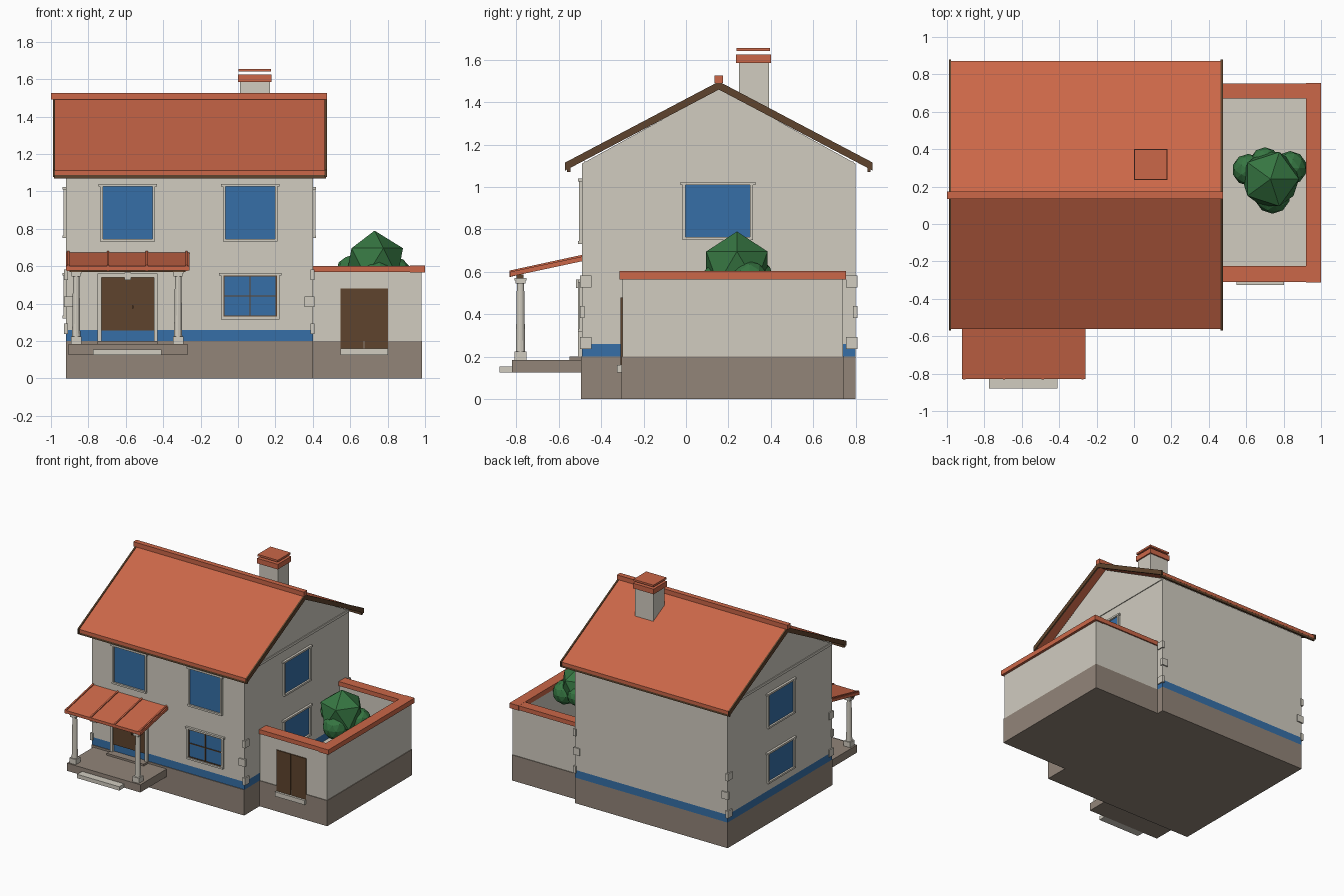
import bpy, bmesh
from mathutils import Vector, Matrix

cube = bpy.data.objects.get("Cube")
if cube:
    bpy.data.objects.remove(cube, do_unlink=True)


def material(name, r, g, b):
    def linear(c):
        c /= 255
        return c / 12.92 if c <= 0.04 else ((c + 0.055) / 1.055) ** 2.4
    m = bpy.data.materials.new(name)
    m.use_nodes = True
    col = (linear(r), linear(g), linear(b), 1)
    m.diffuse_color = col
    m.node_tree.nodes["Principled BSDF"].inputs["Base Color"].default_value = col
    return m


plaster = material("plaster", 209, 204, 192)
stone = material("stone", 146, 133, 121)
tile = material("roof tile", 203, 103, 72)
blue = material("blue", 54, 111, 167)
wood = material("dark wood", 95, 68, 45)
leaf = material("leaf green", 54, 118, 66)


def finish(name, bm, mat):
    bmesh.ops.recalc_face_normals(bm, faces=bm.faces)
    mesh = bpy.data.meshes.new(name)
    bm.to_mesh(mesh)
    bm.free()
    mesh.materials.append(mat)
    ob = bpy.data.objects.new(name, mesh)
    bpy.context.collection.objects.link(ob)
    return ob


def boxes(name, mat, *spans):
    """One object from boxes, each given as (x0, x1, y0, y1, z0, z1)."""
    bm = bmesh.new()
    for x0, x1, y0, y1, z0, z1 in spans:
        centre = Vector((x0 + x1, y0 + y1, z0 + z1)) / 2
        size = Matrix.Diagonal((abs(x1 - x0), abs(y1 - y0), abs(z1 - z0), 1))
        bmesh.ops.create_cube(bm, size=1, matrix=Matrix.Translation(centre) @ size)
    return finish(name, bm, mat)


def prism(name, mat, profile, *spans):
    """Extrude a (y, z) profile along each x span."""
    bm = bmesh.new()
    for x0, x1 in spans:
        face = bm.faces.new([bm.verts.new((x0, y, z)) for y, z in profile])
        new = bmesh.ops.extrude_face_region(bm, geom=[face])["geom"]
        verts = [v for v in new if isinstance(v, bmesh.types.BMVert)]
        bmesh.ops.translate(bm, verts=verts, vec=(x1 - x0, 0, 0))
    return finish(name, bm, mat)


# House extents
L, R, F, B = -0.92, 0.40, -0.49, 0.80
MID = (F + B) / 2

# House body
boxes("house_plinth", stone, (L, R, F - 0.005, B, 0, 0.2))
boxes("blue_band", blue, (L, R, F, B, 0.2, 0.26))
prism("house_walls", plaster,
      [(F, 0.26), (B, 0.26), (B, 1.11), (MID, 1.465), (F, 1.11)], (L, R))
boxes("gable_trim", plaster, (L - 0.006, R + 0.006, F + 0.01, B - 0.01, 1.1, 1.12))


# Main roof
def chevron(top, thick, eave, reach):
    return [(MID - reach, eave), (MID, top), (MID + reach, eave),
            (MID + reach, eave - thick), (MID, top - thick), (MID - reach, eave - thick)]


prism("main_roof", tile, chevron(1.492, 0.025, 1.112, 0.717), (-0.98, 0.465))
prism("bargeboards", wood, chevron(1.497, 0.038, 1.115, 0.725),
      (-0.99, -0.978), (0.463, 0.475))
boxes("eave_boards", wood, *[(-0.985, 0.47, MID + s * 0.70, MID + s * 0.715, 1.07, 1.105)
                             for s in (-1, 1)])
boxes("ridge_cap", tile, (-1.0, 0.475, MID - 0.02, MID + 0.02, 1.49, 1.525))

# Chimney
boxes("chimney_stack", plaster, (0.01, 0.17, 0.25, 0.39, 1.3, 1.585))
boxes("chimney_caps", tile, (0, 0.18, 0.235, 0.4, 1.585, 1.625),
      (0.003, 0.177, 0.238, 0.397, 1.64, 1.655))


# Windows: frame, sill and pane, built facing the front then placed on a wall
def window(name, width, z0, z1, place, bars=False):
    h, e = width / 2, 0.014
    parts = [boxes(name + "_frame", plaster,
                   (-h - e, -h, -0.014, 0.005, z0, z1),
                   (h, h + e, -0.014, 0.005, z0, z1),
                   (-h - e - 0.01, h + e + 0.01, -0.018, 0.005, z1, z1 + e),
                   (-h - e, h + e, -0.018, 0.005, z0 - e, z0)),
             boxes(name + "_pane", blue, (-h, h, -0.004, 0.003, z0, z1))]
    if bars:
        t, mz = 0.006, (z0 + z1) / 2
        parts.append(boxes(name + "_bars", wood,
                           (-h, -h + t, -0.01, 0, z0, z1), (h - t, h, -0.01, 0, z0, z1),
                           (-h, h, -0.01, 0, z0, z0 + t), (-h, h, -0.01, 0, z1 - t, z1),
                           (-t / 2, t / 2, -0.01, 0, z0, z1),
                           (-h, h, -0.01, 0, mz - t / 2, mz + t / 2)))
    for p in parts:
        p.data.transform(place)


def front_place(x):
    return Matrix.Translation((x, F, 0))


window("upper_left_window", 0.265, 0.745, 1.025, front_place(0.065))
window("upper_right_window", 0.265, 0.745, 1.025, front_place(-0.59))
window("lower_front_window", 0.285, 0.33, 0.55, front_place(0.065), True)
for side, x, turn in (("left", R, 1), ("right", L, -1)):
    spot = Matrix.Translation((x, 0.15, 0)) @ Matrix.Rotation(turn * 1.5708, 4, "Z")
    window(side + "_side_upper_window", 0.305, 0.765, 1.01, spot)
    window(side + "_side_lower_window", 0.305, 0.335, 0.55, spot)

# Corner stones, long on alternating walls
stones = []
for x, sx in ((L, -1), (R, 1)):
    for y, sy in ((F, -1), (B, 1)):
        for i, z in enumerate((0.265, 0.41, 0.555)):
            lx, ly = (0.012, 0.045) if i % 2 == 0 else (0.045, 0.012)
            stones.append((x - sx * lx, x + sx * 0.009,
                           y - sy * ly, y + sy * 0.009, z - 0.028, z + 0.028))
boxes("corner_stones", plaster, *stones)

# Front door
DX = -0.59
boxes("front_door", wood, (DX - 0.14, DX + 0.14, F - 0.008, F, 0.255, 0.54))
boxes("door_surround", plaster,
      (DX - 0.16, DX - 0.14, F - 0.02, F, 0.2, 0.555),
      (DX + 0.14, DX + 0.16, F - 0.02, F, 0.2, 0.555),
      (DX - 0.16, DX + 0.16, F - 0.02, F, 0.54, 0.56),
      (DX - 0.018, DX + 0.018, F - 0.028, F, 0.525, 0.565))
boxes("door_fittings", wood, (DX - 0.028, DX + 0.028, F - 0.014, F, 0.42, 0.48),
      (DX + 0.022, DX + 0.03, F - 0.02, F, 0.375, 0.39))

# Porch floor and step
boxes("porch_floor", stone, (-0.905, -0.27, -0.82, F, 0.125, 0.185),
      (-0.75, -0.43, -0.55, F, 0.185, 0.2))
boxes("porch_step", plaster, (-0.775, -0.41, -0.88, -0.82, 0.125, 0.155))

# Porch columns
for side, x in (("right", -0.865), ("left", -0.32)):
    bm = bmesh.new()
    bmesh.ops.create_cone(bm, cap_ends=True, segments=12, radius1=0.022, radius2=0.017,
                          depth=0.33, matrix=Matrix.Translation((x, -0.78, 0.39)))
    finish(side + "_column_shaft", bm, plaster)
    boxes(side + "_column_ends", plaster,
          (x - 0.028, x + 0.028, -0.808, -0.752, 0.185, 0.225),
          (x - 0.024, x + 0.024, -0.804, -0.756, 0.545, 0.56),
          (x - 0.028, x + 0.028, -0.808, -0.752, 0.56, 0.57))
boxes("porch_beam", wood, (-0.9, -0.28, -0.8, -0.765, 0.568, 0.588))

# Porch roof with ribs
prism("porch_roof", tile, [(-0.83, 0.577), (-0.83, 0.6), (F, 0.672), (F, 0.65)],
      (-0.92, -0.26))
prism("porch_roof_ribs", tile, [(-0.832, 0.575), (-0.832, 0.606), (F, 0.68), (F, 0.66)],
      *[(x - 0.006, x + 0.006) for x in (-0.908, -0.695, -0.488, -0.275)])

# Walled yard
boxes("yard_plinth", stone, (R, 0.985, -0.305, 0.745, 0, 0.2))
boxes("yard_floor", plaster, (R, 0.93, -0.25, 0.69, 0.195, 0.205))
boxes("yard_walls", plaster,
      (R, 0.98, -0.3, -0.235, 0.2, 0.57), (R, 0.98, 0.68, 0.74, 0.2, 0.57),
      (0.925, 0.98, -0.235, 0.68, 0.2, 0.57))
boxes("yard_coping", tile,
      (R, 0.92, -0.31, -0.225, 0.568, 0.602), (R, 0.92, 0.672, 0.75, 0.568, 0.602),
      (0.92, 1.0, -0.313, 0.753, 0.565, 0.603))
boxes("yard_gate", wood, (0.547, 0.671, -0.308, -0.3, 0.16, 0.48),
      (0.677, 0.802, -0.308, -0.3, 0.16, 0.48),
      (0.671, 0.677, -0.304, -0.3, 0.16, 0.48))
boxes("gate_sill", plaster, (0.547, 0.802, -0.325, -0.3, 0.125, 0.16))

# Faceted bush
bm = bmesh.new()
for x, y, z, r in ((0.73, 0.24, 0.62, 0.17), (0.61, 0.29, 0.575, 0.085),
                   (0.835, 0.3, 0.56, 0.09), (0.74, 0.15, 0.54, 0.095),
                   (0.7, 0.33, 0.58, 0.08)):
    bmesh.ops.create_icosphere(bm, subdivisions=1 if r > 0.1 else 2, radius=r,
                               matrix=Matrix.Translation((x, y, z)))
finish("bush", bm, leaf)
boxes("bush_stem", wood, (0.715, 0.755, 0.22, 0.26, 0.2, 0.5))
